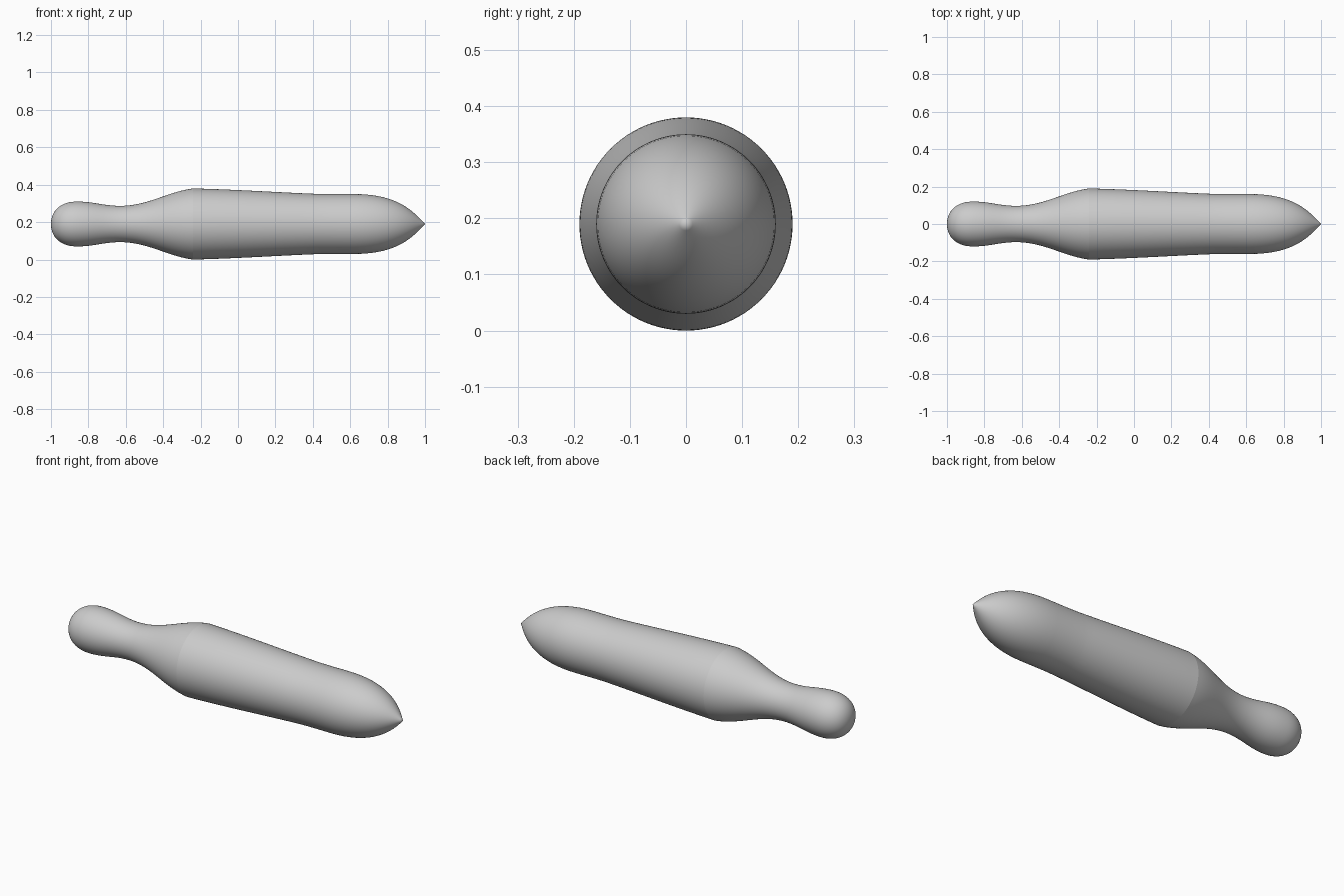
import bpy
import math
from mathutils import Vector
from mathutils.geometry import interpolate_bezier

AXIS_HEIGHT = 0.19
SIDES = 96

if "Cube" in bpy.data.objects:
    bpy.data.objects.remove(bpy.data.objects["Cube"], do_unlink=True)

grey = bpy.data.materials.new("plain grey")
grey.use_nodes = True
grey.diffuse_color = (0.6, 0.6, 0.6, 1)
grey.node_tree.nodes["Principled BSDF"].inputs["Base Color"].default_value = (0.6, 0.6, 0.6, 1)


def bezier_profile(segments, steps=20):
    """Join Bezier segments (start, handle, handle, end) into one (x, radius) outline."""
    points = []
    for seg in segments:
        curve = interpolate_bezier(*[Vector((x, r, 0)) for x, r in seg], steps)
        points += curve[1:] if points else curve
    return [(p.x, max(p.y, 0)) for p in points]


def lathe(name, profile):
    """Turn an outline around the long x axis; zero radius makes a pole."""
    verts, faces, rings = [], [], []
    for x, r in profile:
        count = 1 if r < 1e-5 else SIDES
        rings.append([len(verts) + i for i in range(count)])
        for i in range(count):
            a = 2 * math.pi * i / SIDES
            verts.append((x, r * math.cos(a), AXIS_HEIGHT + r * math.sin(a)))
    for a, b in zip(rings, rings[1:]):
        for i in range(SIDES):
            j = (i + 1) % SIDES
            quad = [a[i % len(a)], a[j % len(a)], b[j % len(b)], b[i % len(b)]]
            faces.append(list(dict.fromkeys(reversed(quad))))
    mesh = bpy.data.meshes.new(name)
    mesh.from_pydata(verts, [], faces)
    mesh.materials.append(grey)
    mesh.shade_smooth()
    obj = bpy.data.objects.new(name, mesh)
    bpy.context.collection.objects.link(obj)
    return obj


# Handle: round knob, narrow neck, flare up to the shoulder
lathe("handle", bezier_profile([
    [(-1, 0), (-1, 0.07), (-0.95, 0.12), (-0.86, 0.12)],
    [(-0.86, 0.12), (-0.77, 0.12), (-0.72, 0.097), (-0.63, 0.097)],
    [(-0.63, 0.097), (-0.48, 0.097), (-0.38, 0.172), (-0.24, 0.19)],
]))

# Body: gentle taper from the shoulder, then a pointed nose
lathe("body", bezier_profile([
    [(-0.24, 0.19), (-0.02, 0.185), (0.2, 0.17), (0.42, 0.161)],
    [(0.42, 0.161), (0.49, 0.159), (0.55, 0.16), (0.62, 0.16)],
    [(0.62, 0.16), (0.85, 0.16), (0.93, 0.075), (1, 0)],
]))
